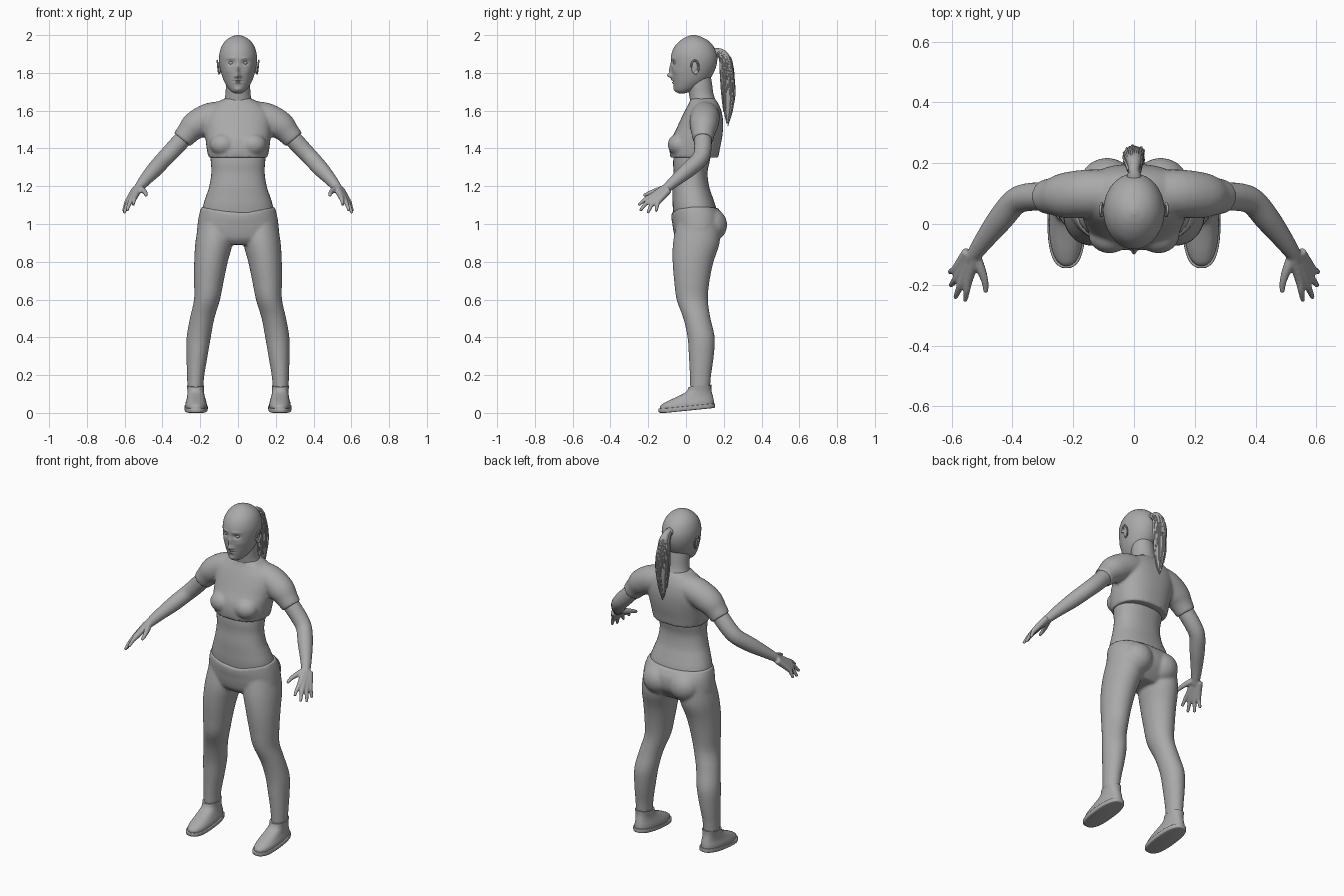
import bpy, bmesh, math, random
from mathutils import Vector

random.seed(4)
grey = bpy.data.materials.new("plain_grey")
grey.diffuse_color = (0.4, 0.4, 0.4, 1)


def spline(rows, steps):
    """Catmull-Rom interpolation of rows of numbers."""
    out = []
    for i in range(len(rows) - 1):
        a, b, c, d = (rows[max(i - 1, 0)], rows[i], rows[i + 1], rows[min(i + 2, len(rows) - 1)])
        for s in range(steps):
            t = s / steps
            out.append([0.5 * (2 * q + (r - p) * t + (2 * p - 5 * q + 4 * r - u) * t * t
                        + (3 * q - p - 3 * r + u) * t ** 3) for p, q, r, u in zip(a, b, c, d)])
    return out + [list(rows[-1])]


def skin_rings(bm, rings):
    vs = [[bm.verts.new(p) for p in ring] for ring in rings]
    n = len(vs[0])
    for a, b in zip(vs, vs[1:]):
        for i in range(n):
            bm.faces.new((a[i], a[(i + 1) % n], b[(i + 1) % n], b[i]))
    bm.faces.new(vs[0])
    bm.faces.new(vs[-1])


def loft(bm, rows, side=1, power=2.0, steps=4, n=40, shape=None):
    """Level rings from rows of (z, centre x, half width, front y, back y)."""
    rings = []
    for z, cx, rx, yf, yb in spline(rows, steps):
        ring = []
        for i in range(n):
            a = 2 * math.pi * i / n
            c, s = math.cos(a), math.sin(a)
            c = math.copysign(abs(c) ** (2 / power), c)
            s = math.copysign(abs(s) ** (2 / power), s)
            p = Vector((side * (cx + rx * c), (yf + yb) / 2 + (yb - yf) / 2 * s, z))
            ring.append(shape(p) if shape else p)
        rings.append(ring)
    skin_rings(bm, rings)


def tube(bm, rows, side=1, steps=4, n=20):
    """Round tube through rows of (x, y, z, radius)."""
    pts = spline(rows, steps)
    rings = []
    for i, (x, y, z, r) in enumerate(pts):
        t = Vector(pts[min(i + 1, len(pts) - 1)][:3]) - Vector(pts[max(i - 1, 0)][:3])
        u = t.cross(Vector((0.3, 1, 0.1))).normalized()
        w = t.cross(u).normalized()
        ring = []
        for k in range(n):
            a = 2 * math.pi * k / n
            p = Vector((x, y, z)) + r * (u * math.cos(a) + w * math.sin(a))
            ring.append(Vector((p.x * side, p.y, p.z)))
        rings.append(ring)
    skin_rings(bm, rings)


def ball(bm, centre, size, side=1):
    new = bmesh.ops.create_uvsphere(bm, u_segments=20, v_segments=14, radius=1)["verts"]
    for v in new:
        v.co = Vector((side * (centre[0] + v.co.x * size[0]),
                       centre[1] + v.co.y * size[1], centre[2] + v.co.z * size[2]))


def finish(bm, name, voxel=0, smooth=0):
    bmesh.ops.recalc_face_normals(bm, faces=bm.faces[:])
    me = bpy.data.meshes.new(name)
    bm.to_mesh(me)
    bm.free()
    me.materials.append(grey)
    ob = bpy.data.objects.new(name, me)
    bpy.context.collection.objects.link(ob)
    if voxel:  # melt overlapping pieces into one skin
        m = ob.modifiers.new("blend", "REMESH")
        m.mode, m.voxel_size, m.use_smooth_shade = "VOXEL", voxel, True
        if smooth:
            s = ob.modifiers.new("soften", "SMOOTH")
            s.factor, s.iterations = 0.5, smooth
    else:
        bpy.ops.object.select_all(action="DESELECT")
        bpy.context.view_layer.objects.active = ob
        ob.select_set(True)
        bpy.ops.object.shade_smooth_by_angle(angle=math.radians(45))
    return ob


# Head: loft with the face pushed in and out by soft bumps (x, z, width, height, depth)
BUMPS = [(0, 1.785, .012, .013, .024), (0, 1.815, .009, .025, .013), (.036, 1.853, .018, .012, -.011),
         (.014, 1.78, .008, .008, .006), (0, 1.763, .018, .005, .007), (0, 1.748, .016, .005, .007),
         (0, 1.7555, .024, .003, -.004), (0, 1.712, .02, .012, .006), (.035, 1.878, .025, .007, .004),
         (.055, 1.81, .018, .02, .004)]


def face(p):
    if p.y < 0.02:
        for x, z, w, h, d in BUMPS:
            p.y -= d * math.exp(-((abs(p.x) - x) / w) ** 2 - ((p.z - z) / h) ** 2)
    return p


bm = bmesh.new()
loft(bm, [(1.692, 0, .018, -.04, -.005), (1.702, 0, .036, -.054, .03), (1.72, 0, .053, -.062, .07),
          (1.75, 0, .071, -.068, .11), (1.78, 0, .083, -.073, .135), (1.82, 0, .094, -.077, .155),
          (1.86, 0, .1, -.08, .165), (1.9, 0, .099, -.077, .163), (1.94, 0, .087, -.06, .146),
          (1.97, 0, .066, -.032, .118), (1.99, 0, .038, .0, .082), (2.0, 0, .008, .03, .05)],
     steps=8, n=120, shape=face)
finish(bm, "head")

bm = bmesh.new()
for s in (-1, 1):
    ball(bm, (.036, -.053, 1.853), (.015, .014, .011), s)
finish(bm, "eyes")

# Ears: tilted rim around a thin shell
bm = bmesh.new()
for s in (-1, 1):
    ball(bm, (.096, .045, 1.828), (.009, .017, .032), s)
    rim = [(.106 + .004 * math.sin(a), .047 + .021 * math.cos(a), 1.83 + .036 * math.sin(a), .005)
           for a in [math.radians(-100 + 28 * i) for i in range(11)]]
    tube(bm, rim, s, 2, 8)
finish(bm, "ears", .003, 2)

bm = bmesh.new()
loft(bm, [(1.6, 0, .085, .03, .17), (1.65, 0, .074, .022, .158), (1.69, 0, .066, .016, .145),
          (1.74, 0, .064, .01, .138), (1.79, 0, .06, .02, .13)])
finish(bm, "neck")

# Ponytail: core plus loose locks
bm = bmesh.new()
tail = [(0, .14, 1.9, .03), (0, .178, 1.913, .018), (0, .207, 1.88, .026), (0, .22, 1.8, .033),
        (0, .224, 1.7, .031), (0, .221, 1.61, .021), (0, .22, 1.535, .003)]
tube(bm, tail, steps=5)
for k in range(22):
    a = 2 * math.pi * k / 22
    end = random.randint(5, 7)
    lock = []
    for i, (x, y, z, r) in enumerate(tail[1:end]):
        q = r * random.uniform(.88, 1.1)
        lock.append((x + q * math.cos(a), y + q * math.sin(a), z - random.uniform(0, .02),
                     .002 if i == end - 2 else .006))
    tube(bm, lock, steps=4, n=6)
finish(bm, "ponytail")

# Bare midriff
bm = bmesh.new()
loft(bm, [(1.02, 0, .19, -.062, .17), (1.09, 0, .186, -.07, .158), (1.15, 0, .168, -.071, .138),
          (1.2, 0, .152, -.071, .122), (1.27, 0, .141, -.066, .114), (1.33, 0, .144, -.068, .125),
          (1.4, 0, .15, -.06, .14)], power=2.25)
finish(bm, "midriff")

# Cropped top with short sleeves
bm = bmesh.new()
loft(bm, [(1.352, 0, .157, -.084, .172), (1.4, 0, .166, -.087, .18), (1.45, 0, .172, -.078, .19),
          (1.5, 0, .178, -.053, .196), (1.55, 0, .18, -.03, .196), (1.6, 0, .165, -.006, .187),
          (1.64, 0, .118, .016, .17), (1.665, 0, .068, .025, .152)], power=2.35)
for s in (-1, 1):
    ball(bm, (.08, -.035, 1.42), (.07, .062, .06), s)
    tube(bm, [(.06, .1, 1.575, .077), (.15, .1, 1.562, .079), (.225, .094, 1.522, .075),
              (.265, .091, 1.482, .062), (.296, .09, 1.446, .055)], s, n=32)
finish(bm, "cropped_top", .008, 4)

# Arms with hands: each finger runs from the wrist to its tip
bm = bmesh.new()
FINGERS = [((.545, -.185, 1.145), (.555, -.252, 1.1)), ((.563, -.185, 1.13), (.588, -.243, 1.07)),
           ((.577, -.17, 1.118), (.603, -.203, 1.057)), ((.585, -.148, 1.117), (.606, -.158, 1.066))]
for s in (-1, 1):
    tube(bm, [(.24, .09, 1.51, .045), (.295, .09, 1.447, .047), (.35, .088, 1.387, .046),
              (.392, .072, 1.343, .044), (.44, .015, 1.29, .042), (.49, -.05, 1.235, .033),
              (.525, -.1, 1.192, .025), (.538, -.122, 1.172, .02)], s)
    for k, (knuckle, tip) in enumerate(FINGERS):
        root = (.522 + .008 * k, -.105 + .004 * k, 1.195 - .005 * k)
        mid = [(p + q) / 2 for p, q in zip(knuckle, tip)]
        mid[2] += .006
        tube(bm, [(*root, .02), (*knuckle, .0155), (*mid, .0115), (*tip, .008)], s, n=12)
    tube(bm, [(.523, -.105, 1.19, .02), (.503, -.15, 1.178, .016), (.49, -.19, 1.165, .012),
              (.487, -.225, 1.15, .008)], s, n=12)
finish(bm, "arms", .005, 3)


# Trousers: pelvis with a dipped waistband, seat and legs
def dip(p):
    k = max(0, min(1, (p.z - 1.0) / .09))
    p.z -= .042 * k * max(0, 1 - abs(p.x) / .2) * (1 if p.y < .04 else .25)
    return p


bm = bmesh.new()
loft(bm, [(.89, 0, .13, -.03, .13), (.92, 0, .19, -.055, .16), (.96, 0, .215, -.066, .19),
          (1.0, 0, .214, -.072, .2), (1.05, 0, .206, -.077, .195), (1.092, 0, .194, -.077, .172)],
     power=2.25, shape=dip)
for s in (-1, 1):
    ball(bm, (.088, .13, .995), (.092, .088, .09), s)
    loft(bm, [(1.0, .115, .095, -.05, .18), (.9, .127, .099, -.069, .178), (.8, .143, .089, -.071, .146),
              (.7, .154, .079, -.063, .125), (.6, .164, .069, -.05, .116), (.5, .19, .065, -.014, .13),
              (.4, .208, .064, .008, .152), (.3, .217, .056, .015, .147), (.2, .224, .046, .02, .133),
              (.128, .226, .042, .022, .127)], s, n=32)
finish(bm, "trousers", .008, 4)


# Shoes: pitched sole, heel and upper
def pitch(p):
    p.z += max(0, .1 * (p.y + .11))
    return p


for name, rows, power in (
        ("shoe_soles", [(.0, .222, .054, -.136, .148), (.004, .222, .061, -.144, .153),
                        (.021, .222, .062, -.145, .153), (.024, .222, .058, -.14, .15)], 2.5),
        ("shoe_uppers", [(.02, .222, .057, -.138, .148), (.04, .222, .056, -.134, .147),
                         (.06, .222, .05, -.1, .143), (.08, .223, .045, -.045, .138),
                         (.1, .224, .043, .0, .134), (.125, .225, .046, .014, .134)], 2.3)):
    bm = bmesh.new()
    for s in (-1, 1):
        loft(bm, rows, s, power, 3, 40, pitch)
    finish(bm, name)
